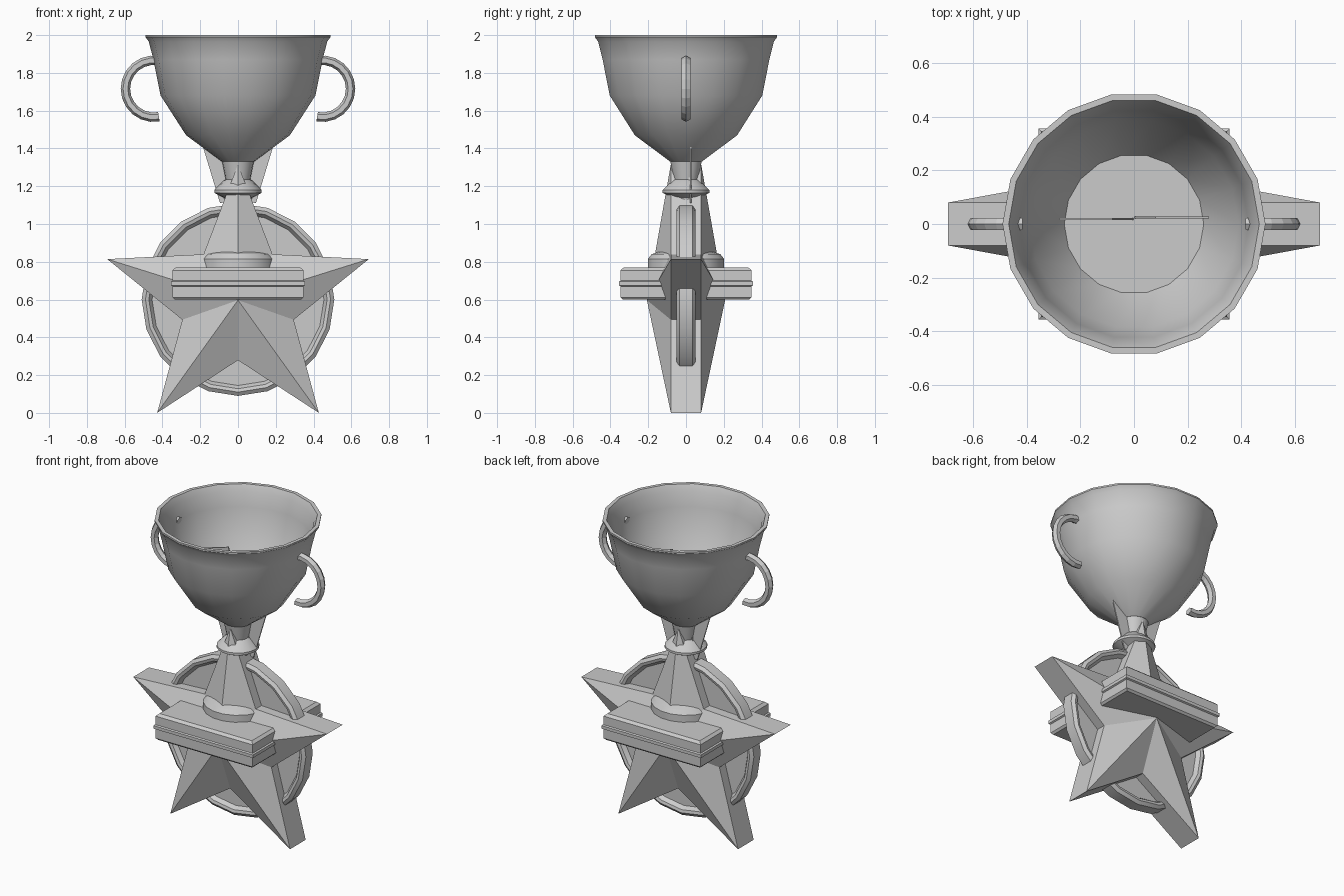
import bpy, bmesh
from math import sin, cos, pi, radians
from mathutils import Matrix, Vector

if "Cube" in bpy.data.objects:
    bpy.data.objects.remove(bpy.data.objects["Cube"])


def finish(name, bm, smooth=None):
    bmesh.ops.remove_doubles(bm, verts=bm.verts, dist=1e-5)
    bmesh.ops.recalc_face_normals(bm, faces=bm.faces)
    me = bpy.data.meshes.new(name)
    bm.to_mesh(me)
    bm.free()
    ob = bpy.data.objects.new(name, me)
    bpy.context.collection.objects.link(ob)
    if smooth:
        bpy.ops.object.select_all(action='DESELECT')
        ob.select_set(True)
        bpy.context.view_layer.objects.active = ob
        bpy.ops.object.shade_smooth_by_angle(angle=radians(smooth))
    return ob


def loft(bm, rings, closed=True):
    """Bridge successive rings of points; optionally cap the two ends."""
    vs = [[bm.verts.new(p) for p in r] for r in rings]
    n = len(vs[0])
    for a, b in zip(vs, vs[1:]):
        for i in range(n):
            j = (i + 1) % n
            bm.faces.new((a[i], a[j], b[j], b[i]))
    if closed:
        bm.faces.new(vs[0])
        bm.faces.new(vs[-1])


def lathe(name, profile, sides, matrix=Matrix(), smooth=None):
    bm = bmesh.new()
    loft(bm, [[(r * cos(2 * pi * i / sides), r * sin(2 * pi * i / sides), z)
               for i in range(sides)] for r, z in profile])
    bm.transform(matrix)
    return finish(name, bm, smooth)


# Cup bowl with inner wall and flat floor
lathe("cup_bowl", [(.085, 1.33), (.275, 1.47), (.41, 1.68), (.448, 1.87), (.472, 1.965),
                   (.49, 1.99), (.49, 2.0), (.467, 2.0), (.447, 1.96), (.428, 1.87),
                   (.39, 1.69), (.26, 1.49)], 18, smooth=35)

# Stem with collar and domed foot
lathe("stem", [(.205, .765), (.205, .815), (.185, .84), (.14, .855), (.08, .88),
               (.055, .97), (.06, 1.08), (.075, 1.14), (.125, 1.165), (.125, 1.18),
               (.075, 1.23), (.065, 1.235), (.085, 1.335)], 18, smooth=30)

# Square base: two chamfered blocks around a projecting band
bm = bmesh.new()
loft(bm, [[(x * h, y * h, z) for x, y in ((-1, -1), (1, -1), (1, 1), (-1, 1))]
          for h, z in [(.335, .6), (.347, .612), (.347, .67), (.356, .675), (.356, .695),
                       (.347, .7), (.347, .755), (.33, .77)]])
finish("base", bm)

# C-shaped handles
for side, name in ((1, "handle_right"), (-1, "handle_left")):
    bm = bmesh.new()
    rings = []
    for k in range(13):
        a = radians(100 - 200 * k / 12)
        ring = []
        for i in range(6):
            t = 2 * pi * i / 6
            r = .151 + .025 * cos(t)
            ring.append((side * (.445 + r * cos(a)), .026 * sin(t), 1.716 + r * sin(a)))
        rings.append(ring)
    loft(bm, rings)
    finish(name, bm)

# Five-pointed star with raised centre on both faces
bm = bmesh.new()
cz = .589
outline = []
for i in range(10):
    a = pi / 2 + i * pi / 5
    r = .728 if i % 2 == 0 else .31
    outline.append((r * cos(a), cz + r * sin(a)))
loft(bm, [[(x, y, z) for x, z in outline] for y in (-.08, .08)], closed=False)
bm.verts.ensure_lookup_table()
for start, y in ((0, -.207), (10, .207)):
    loop = bm.verts[start:start + 10]
    apex = bm.verts.new((0, y, cz + .008))
    for i in range(10):
        bm.faces.new((loop[i], loop[(i + 1) % 10], apex))
    bm.verts.ensure_lookup_table()
finish("star", bm)

# Medal disc with raised rim, facing front and back
half = [(.02, -.02), (.455, -.02), (.472, -.045), (.49, -.05), (.51, -.035)]
lathe("medal_disc", half + [(r, -y) for r, y in reversed(half)], 20,
      Matrix.Translation((0, 0, .6)) @ Matrix.Rotation(pi / 2, 4, 'X'), smooth=30)

# Two crossing ribbon strips rising from the medal into the cup
for side, name in ((1, "ribbon_right"), (-1, "ribbon_left")):
    bm = bmesh.new()
    y0 = .021 + .003 * side
    quad = [(.08, 1.78), (.28, 1.72), (.095, 1.11), (-.09, 1.15)]
    loft(bm, [[(side * x, y, z) for x, z in quad] for y in (y0 - .004, y0 + .004)])
    finish(name, bm)
